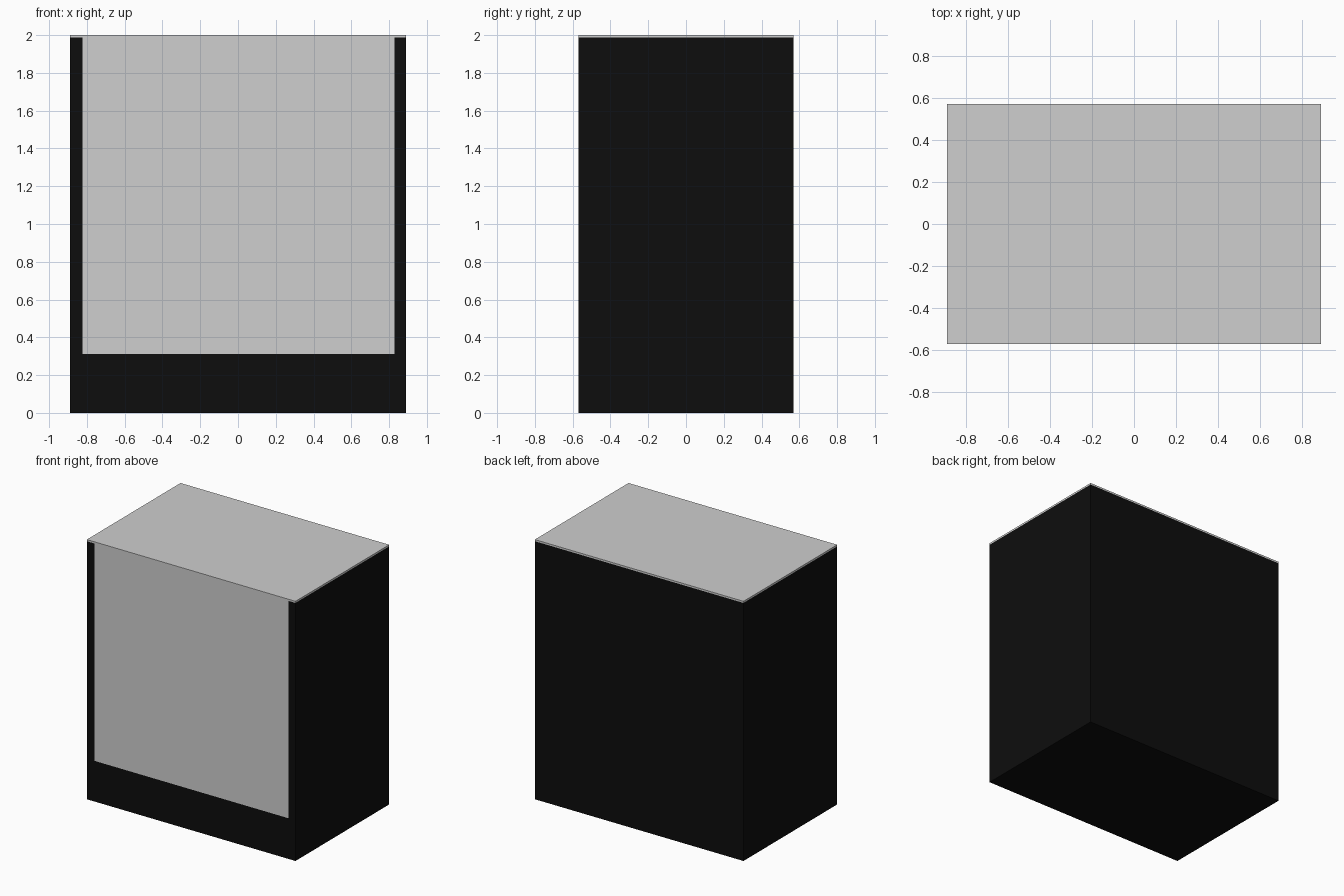
import bpy, bmesh

if "Cube" in bpy.data.objects:
    bpy.data.objects.remove(bpy.data.objects["Cube"])

W, D, H = 0.889, 0.57, 2.0      # half width, half depth, full height
LID = 1.987                     # underside of the thin top sheet
PX0, PX1, PZ = -0.824, 0.828, 0.313   # front panel limits


def material(name, value):
    m = bpy.data.materials.new(name)
    m.diffuse_color = (value, value, value, 1)
    m.use_nodes = True
    m.node_tree.nodes["Principled BSDF"].inputs["Base Color"].default_value = m.diffuse_color
    return m


black = material("black", 0.004)
grey = material("light grey", 0.62)


def box(name, z0, z1, mats, cuts=()):
    """Box between two heights, sliced by (point, normal) planes."""
    bm = bmesh.new()
    bmesh.ops.create_cube(bm, size=1)
    for v in bm.verts:
        v.co = (v.co.x * 2 * W, v.co.y * 2 * D, z0 if v.co.z < 0 else z1)
    for co, no in cuts:
        bmesh.ops.bisect_plane(bm, geom=bm.verts[:] + bm.edges[:] + bm.faces[:],
                               plane_co=co, plane_no=no)
    bm.normal_update()
    me = bpy.data.meshes.new(name)
    for m in mats:
        me.materials.append(m)
    # the front panel is the grey region inside the cuts
    if cuts:
        for f in bm.faces:
            c = f.calc_center_median()
            if f.normal.y < -0.9 and PX0 < c.x < PX1 and c.z > PZ:
                f.material_index = 1
    bm.to_mesh(me)
    bm.free()
    ob = bpy.data.objects.new(name, me)
    bpy.context.collection.objects.link(ob)
    return ob


# Cabinet body with flush front panel
box("cabinet_body", 0, LID, [black, grey],
    [((PX0, 0, 0), (1, 0, 0)), ((PX1, 0, 0), (1, 0, 0)), ((0, 0, PZ), (0, 0, 1))])

# Thin top sheet
box("top_sheet", LID, H, [grey])
